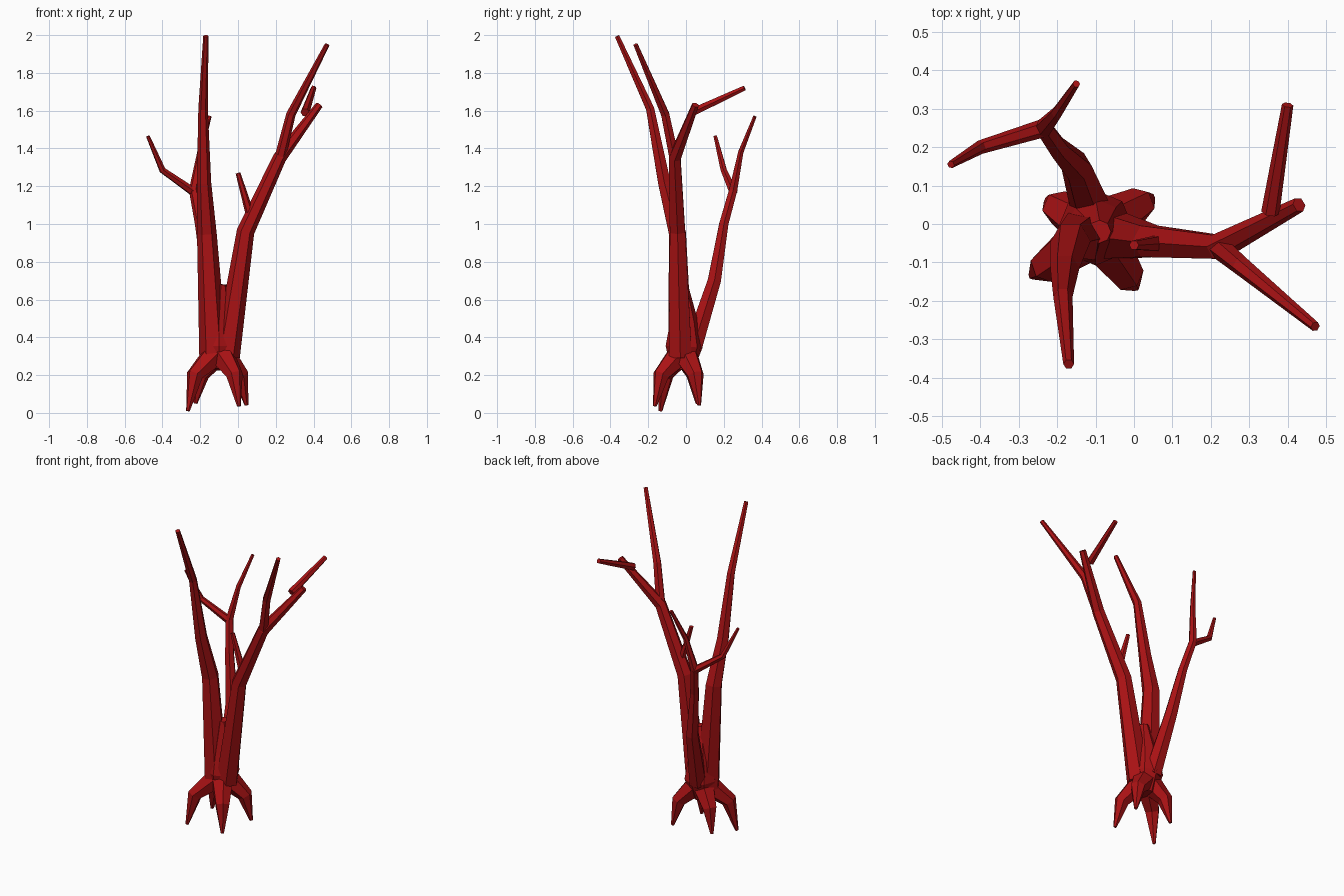
import bpy, bmesh, math
from mathutils import Vector

cube = bpy.data.objects.get("Cube")
if cube:
    bpy.data.objects.remove(cube, do_unlink=True)

bark = bpy.data.materials.new("dark red bark")
bark.use_nodes = True
color = (0.40, 0.006, 0.007, 1)
bark.diffuse_color = color
bark.node_tree.nodes["Principled BSDF"].inputs["Base Color"].default_value = color


def limb(name, path, sides=6):
    """Faceted tapering tube through (x, y, z, radius) points."""
    pts = [Vector(p[:3]) for p in path]
    bm = bmesh.new()
    rings = []
    side = Vector((1, 0, 0))
    for i, (p, spec) in enumerate(zip(pts, path)):
        before = (p - pts[i - 1]).normalized() if i else Vector()
        after = (pts[i + 1] - p).normalized() if i < len(pts) - 1 else Vector()
        tangent = (before + after).normalized()
        side = (side - tangent * side.dot(tangent)).normalized()
        other = tangent.cross(side)
        ring = []
        for k in range(sides):
            a = math.tau * k / sides
            offset = side * math.cos(a) + other * math.sin(a)
            ring.append(bm.verts.new(p + offset * spec[3]))
        rings.append(ring)
    for low, high in zip(rings, rings[1:]):
        for k in range(sides):
            n = (k + 1) % sides
            bm.faces.new((low[k], low[n], high[n], high[k]))
    bm.faces.new(rings[0][::-1])
    bm.faces.new(rings[-1])
    mesh = bpy.data.meshes.new(name)
    bm.to_mesh(mesh)
    bm.free()
    mesh.materials.append(bark)
    obj = bpy.data.objects.new(name, mesh)
    bpy.context.collection.objects.link(obj)


# Trunk core joining stems and roots
limb("trunk_core", [(-.10, -.02, .23, .06), (-.10, -.01, .35, .098),
                    (-.10, -.01, .48, .075), (-.09, -.02, .68, .03)], 8)

# Front stem
limb("front_stem", [(-.13, -.03, .30, .075), (-.165, -.045, .95, .052),
                    (-.18, -.115, 1.22, .038), (-.185, -.19, 1.61, .025),
                    (-.17, -.365, 1.995, .014)])

# Left stem with its forks
limb("left_stem", [(-.06, -.03, .30, .07), (.04, -.045, .96, .047),
                   (.22, -.06, 1.35, .036), (.43, .05, 1.63, .02)])
limb("left_upper_fork", [(.22, -.06, 1.34, .03), (.28, -.11, 1.58, .025),
                         (.472, -.267, 1.95, .013)])
limb("left_back_fork", [(.355, .03, 1.59, .024), (.40, .31, 1.72, .015)])
limb("left_twig", [(.07, -.05, 1.03, .024), (0, -.055, 1.27, .013)])

# Back stem with its forks
limb("back_stem", [(-.11, .035, .34, .055), (-.15, .15, .70, .04),
                   (-.20, .20, 1.0, .028), (-.235, .25, 1.18, .025),
                   (-.20, .29, 1.38, .016), (-.15, .365, 1.57, .01)])
limb("back_side_fork", [(-.235, .25, 1.17, .024), (-.40, .20, 1.285, .018),
                        (-.477, .155, 1.465, .01)])

# Four clawed roots: trunk joint, bent knee, pointed tip
hub = Vector((-.10, -.015, .33))
roots = {"front_right_root": (-.265, -.135, .01),
         "front_left_root": (.005, -.165, .035),
         "back_left_root": (.045, .07, .04),
         "back_right_root": (-.225, .06, .05)}
for name, tip in roots.items():
    knee = hub.lerp(Vector(tip), .78)
    knee.z = .20
    limb(name, [(*hub, .075), (*knee, .045), (*tip, .01)])
